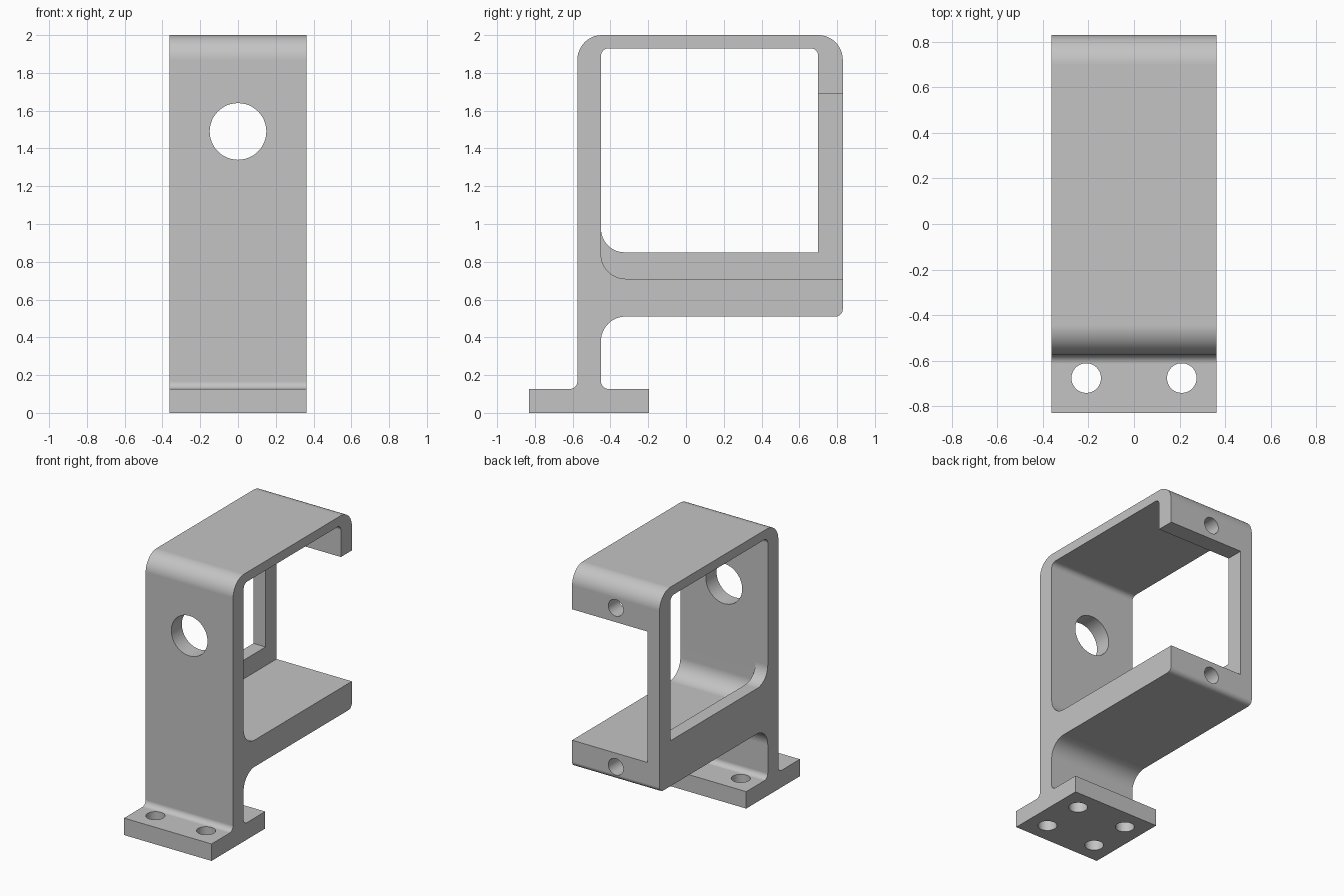
import bpy
import bmesh
from math import pi, cos, sin
from mathutils import Vector, Matrix

default = bpy.data.objects.get("Cube")
if default:
    bpy.data.objects.remove(default)

HALF = 0.362        # half width of the bracket
LIP = -0.262        # inner face of the side lip and rear strip
FRONT, INNER = -0.575, -0.45
BACK_IN, BACK = 0.70, 0.83

grey = bpy.data.materials.new("light grey metal")
grey.use_nodes = True
grey.diffuse_color = (0.55, 0.55, 0.55, 1)
grey.node_tree.nodes["Principled BSDF"].inputs["Base Color"].default_value = grey.diffuse_color


def rounded(corners, steps=12):
    """Outline through (y, z, radius) right-angle corners, with filleted ones."""
    pts = []
    for i, (y, z, r) in enumerate(corners):
        p = Vector((y, z))
        if r == 0:
            pts.append((y, z))
            continue
        a = (Vector(corners[i - 1][:2]) - p).normalized() * r
        b = (Vector(corners[(i + 1) % len(corners)][:2]) - p).normalized() * r
        for k in range(steps + 1):
            t = pi / 2 * k / steps
            q = p + a * (1 - sin(t)) + b * (1 - cos(t))
            pts.append((round(q.x, 5), round(q.y, 5)))
    return pts


def finish(name, bm):
    bmesh.ops.recalc_face_normals(bm, faces=bm.faces)
    mesh = bpy.data.meshes.new(name)
    bm.to_mesh(mesh)
    bm.free()
    mesh.materials.append(grey)
    obj = bpy.data.objects.new(name, mesh)
    bpy.context.scene.collection.objects.link(obj)
    return obj


def extrude(name, corners, x0, x1):
    """Closed prism of a rounded side outline between two x positions."""
    bm = bmesh.new()
    outline = rounded(corners)
    near = [bm.verts.new((x0, y, z)) for y, z in outline]
    far = [bm.verts.new((x1, y, z)) for y, z in outline]
    bm.faces.new(near)
    bm.faces.new(far[::-1])
    for i in range(len(outline)):
        bm.faces.new((near[i - 1], far[i - 1], far[i], near[i]))
    return finish(name, bm)


def drill(name, centre, radius, depth, along_y=False):
    bm = bmesh.new()
    turn = Matrix.Rotation(pi / 2, 4, "X") if along_y else Matrix.Identity(4)
    bmesh.ops.create_cone(bm, cap_ends=True, segments=48, radius1=radius, radius2=radius,
                          depth=depth, matrix=Matrix.Translation(centre) @ turn)
    return finish(name, bm)


# Whole side silhouette: foot, upright, frame and shelf
bracket = extrude("bracket", [
    (-0.83, 0, 0), (-0.195, 0, 0), (-0.195, 0.127, 0), (INNER, 0.127, 0.04),
    (INNER, 0.51, 0.13), (BACK, 0.51, 0.04), (BACK, 2, 0.13), (FRONT, 2, 0.13),
    (FRONT, 0.127, 0.04), (-0.83, 0.127, 0)], -HALF, HALF)

cutters = [
    # Lower floor and rear opening, leaving the lip and strip on one side
    extrude("rear_opening_cutter", [
        (INNER, 0.71, 0.13), (1, 0.71, 0), (1, 1.69, 0), (INNER, 1.69, 0)], LIP, 0.5),
    # Opening straight through both sides
    extrude("side_opening_cutter", [
        (INNER, 0.85, 0.125), (BACK_IN, 0.85, 0), (BACK_IN, 1.93, 0.04),
        (INNER, 1.93, 0.04)], -0.5, 0.5),
    # Large front hole and the two rear screw holes
    drill("front_hole_cutter", (0, -0.51, 1.49), 0.15, 0.3, True),
    drill("upper_screw_cutter", (0, 0.77, 1.797), 0.062, 0.3, True),
    drill("shelf_screw_cutter", (0, 0.75, 0.607), 0.062, 0.5, True),
]
# Foot bolt holes
for x in (-0.21, 0.21):
    for y in (-0.677, -0.348):
        cutters.append(drill("foot_hole_cutter", (x, y, 0.06), 0.065, 0.3))

bpy.ops.object.select_all(action="DESELECT")
bpy.context.view_layer.objects.active = bracket
bracket.select_set(True)
for cutter in cutters:
    cutter.hide_render = True
    mod = bracket.modifiers.new("cut", "BOOLEAN")
    mod.operation = "DIFFERENCE"
    mod.solver = "EXACT"
    mod.object = cutter
    bpy.ops.object.modifier_apply(modifier=mod.name)
    bpy.data.objects.remove(cutter)

# Smooth fillets and holes, crisp edges
bpy.ops.object.shade_smooth_by_angle(angle=pi / 6)
weighted = bracket.modifiers.new("flat_face_normals", "WEIGHTED_NORMAL")
weighted.keep_sharp = True
